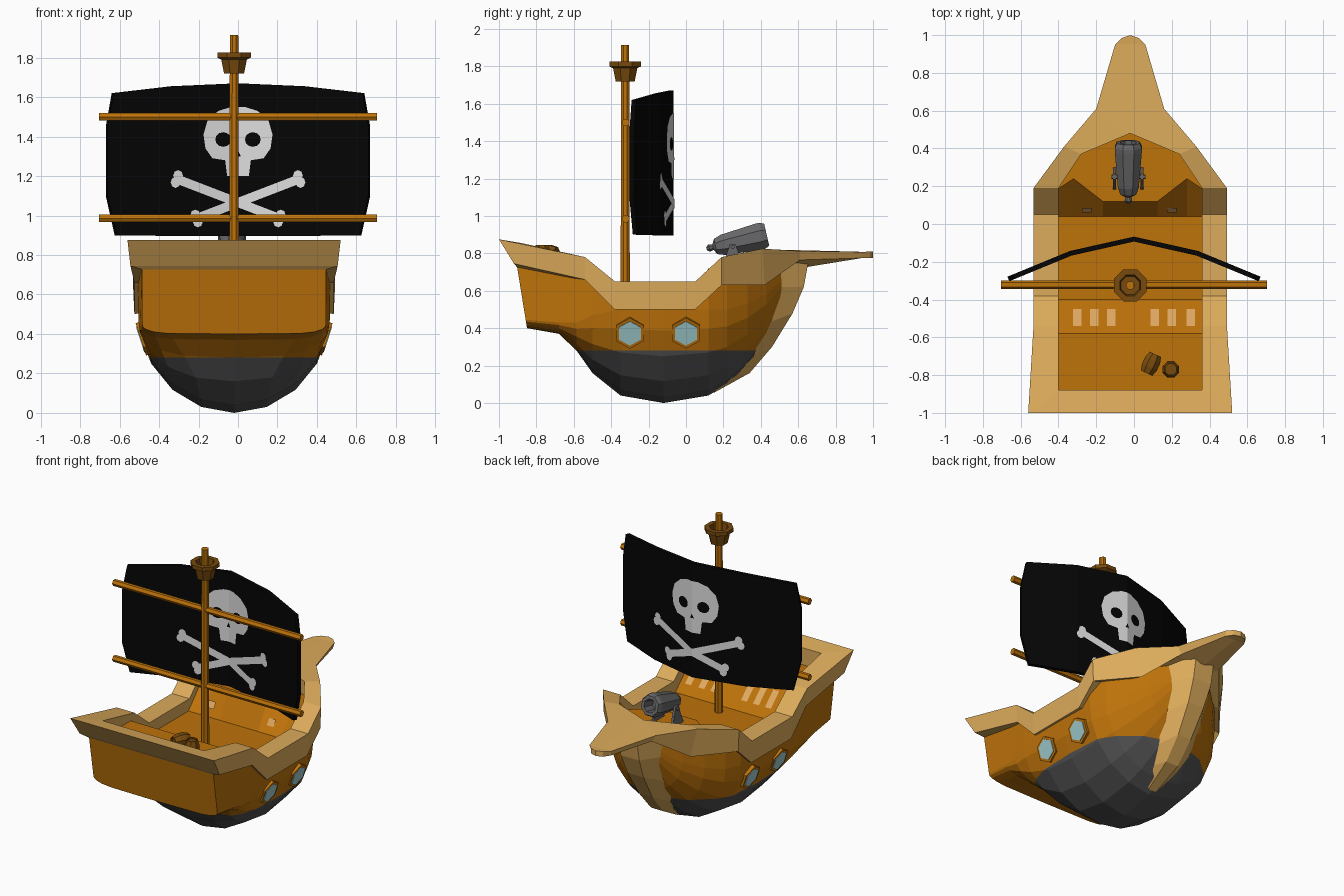
import bpy, bmesh, math
from mathutils import Vector

if "Cube" in bpy.data.objects:
    bpy.data.objects.remove(bpy.data.objects["Cube"])

XO = -0.02  # hull centre line


def mat(name, r, g, b):
    m = bpy.data.materials.new(name)
    m.diffuse_color = (r, g, b, 1)
    m.use_nodes = True
    m.node_tree.nodes["Principled BSDF"].inputs["Base Color"].default_value = m.diffuse_color
    return m


WOOD = mat("orange wood", .51, .168, .003)
TAN = mat("tan trim", .72, .41, .105)
GREY = mat("dark grey hull", .085, .085, .087)
BLACK = mat("black cloth", .0015, .0015, .0015)
BONE = mat("bone grey", .72, .72, .72)
GLASS = mat("pale blue glass", .36, .62, .64)
BROWN = mat("dark brown wood", .19, .07, .004)
IRON = mat("iron grey", .14, .14, .145)
PALE = mat("pale slats", .75, .40, .12)


def finish(bm, name, *mats, fix=True):
    if fix:
        bmesh.ops.remove_doubles(bm, verts=bm.verts, dist=.0005)
        bmesh.ops.recalc_face_normals(bm, faces=bm.faces)
    me = bpy.data.meshes.new(name)
    bm.to_mesh(me)
    bm.free()
    ob = bpy.data.objects.new(name, me)
    bpy.context.collection.objects.link(ob)
    for m in mats:
        me.materials.append(m)
    return ob


def loft(rows, ring=False, loop=False, caps=False):
    """Skin rows of points; ring closes each row, loop joins last row to first."""
    bm = bmesh.new()
    V = [[bm.verts.new(p) for p in r] for r in rows]
    n, k = len(V), len(V[0])
    for i in range(n if loop else n - 1):
        a, b = V[i], V[(i + 1) % n]
        for j in range(k if ring else k - 1):
            bm.faces.new((a[j], a[(j + 1) % k], b[(j + 1) % k], b[j]))
    if caps:
        bm.faces.new(V[0])
        bm.faces.new(V[-1])
    return bm


def lathe(name, profile, m, loc, sides=8, rot=(0, 0, 0)):
    rows = [[(r * math.cos(a), r * math.sin(a), z) for a in
             (2 * math.pi * (i + .5) / sides for i in range(sides))] for r, z in profile]
    ob = finish(loft(rows, ring=True, caps=True), name, m)
    ob.location, ob.rotation_euler = loc, rot
    return ob


def flip(p):
    return (-p[0], p[1], p[2])


def shift(ob):
    ob.location.x = XO
    return ob


# Hull: y, keel z, half width, turn-of-bilge z, top z, fullness
rows = []
for y, k, w, zr, zt, p in [(-.85, .40, .465, .445, .75, .3), (-.68, .37, .475, .43, .74, .4),
                           (-.585, .28, .48, .43, .71, .6), (-.5, .16, .485, .47, .66, .85),
                           (-.35, .04, .485, .5, .54, 1), (-.12, 0, .485, .5, .54, 1),
                           (.12, .04, .475, .5, .62, 1), (.22, .1, .43, .5, .68, 1),
                           (.33, .2, .35, .53, .70, 1), (.43, .34, .25, .58, .72, 1),
                           (.52, .52, .14, .66, .74, 1), (.57, .68, .05, .72, .76, 1)]:
    half = [(w * math.sin(math.radians(a)) ** p, y, k + (zr - k) * (1 - math.cos(math.radians(a))))
            for a in (0, 20, 40, 60, 77, 90)] + [(w + .002, y, zt)]
    if y == -.85:  # raked transom
        half = [(x, y - .055 * (z - .4) / .34, z) for x, y, z in half]
    rows.append([flip(q) for q in half[:0:-1]] + half)
bm = loft(rows, caps=True)
bmesh.ops.bisect_plane(bm, geom=bm.verts[:] + bm.edges[:] + bm.faces[:],
                       plane_co=(0, 0, .28), plane_no=(0, 0, 1))
for f in bm.faces:
    f.material_index = int(f.calc_center_median().z < .28)
shift(finish(bm, "hull", WOOD, GREY))

# Rail with bowsprit beak: stations of outer bottom, outer top, inner top, inner bottom
half = [[(0, -.92, .745), (0, -1, .875), (0, -.88, .855), (0, -.88, .70)],
        [(.525, -.92, .745), (.54, -1, .875), (.38, -.88, .855), (.38, -.88, .70)]]
for y, zb, zt in [(-.54, .66, .78), (-.38, .5, .65), (.05, .5, .65), (.19, .63, .78)]:
    half.append([(.505, y, zb), (.512, y, zt), (.38, y, zt), (.38, y, zt - .12)])
half += [[(.31, .42, .63), (.35, .41, .825), (.26, .37, .815), (.26, .37, .69)],
         [(.15, .61, .765), (.18, .61, .812), (0, .48, .82), (0, .48, .70)],
         [(.075, .94, .775), (.08, .95, .808), (0, .95, .808), (0, .94, .775)],
         [(.045, .985, .775), (.045, .985, .81), (0, .985, .81), (0, .985, .775)],
         [(0, 1, .775), (0, 1, .81), (0, 1, .81), (0, 1, .775)]]
ring = half + [[flip(q) for q in r] for r in half[-2:0:-1]]
shift(finish(loft(ring, ring=True, loop=True), "rail", TAN))

# Stem post: outer y,z / inner y,z / half widths
rows = []
for yo, zo, yi, zi, wo, wi in [(.66, .785, .50, .78, .07, .17), (.63, .62, .46, .62, .07, .18),
                               (.57, .48, .42, .42, .06, .155), (.46, .30, .36, .25, .05, .12),
                               (.34, .16, .27, .15, .045, .085), (.15, .055, .16, .08, .03, .04)]:
    rows.append([(-wi, yi, zi), (-wo, yo, zo), (wo, yo, zo), (wi, yi, zi)])
shift(finish(loft(rows, ring=True, caps=True), "stem_post", TAN))

# Decks: quarterdeck, ramp, main deck, notched fore wall and foredeck
D = .39
shift(finish(loft([[(-D, y, z), (D, y, z)] for y, z in
                   [(-.89, .74), (-.58, .74), (-.4, .57), (.04, .57)]]), "main_deck", WOOD))
edge = [(D, .18), (.30, .24), (.145, .12)]
edge += [(-x, y) for x, y in edge[::-1]]
shift(finish(loft([[(x, .04, .57) for x, y in edge], [(x, y, .72) for x, y in edge]]), "fore_wall", WOOD))
bm = bmesh.new()
bm.faces.new([bm.verts.new((x, y, .72)) for x, y in edge + [(-.27, .38), (0, .49), (.27, .38)]])
shift(finish(bm, "foredeck", WOOD))


# Painted slats on the ramp and the fore wall
def slat(name, x, y0, z0, y1, z1, w):
    bm = loft([[(x - w, y0, z0), (x + w, y0, z0)], [(x - w, y1, z1), (x + w, y1, z1)]])
    finish(bm, name, PALE)


for i, x in enumerate((-.30, -.21, -.12, .11, .20, .30)):
    slat(f"ramp_slat_{i}", x, -.54, .706, -.45, .621, .022)
for i, x in enumerate((-.25, .20)):
    slat(f"wall_slat_{i}", x, .06, .62, .085, .66, .025)

# Portholes, two per side, tilted with the hull
for s in (-1, 1):
    tilt = (0, s * math.radians(108), 0)
    for i, y in enumerate((-.30, 0)):
        loc = (XO + s * .455, y, .378)
        for nm, r, h, m in (("rim", .086, .018, WOOD), ("glass", .068, .022, GLASS)):
            pts = [[(r * math.cos(a), r * math.sin(a), z) for a in
                    (math.pi / 3 * j for j in range(6))] for z in (-.03, h)]
            ob = finish(loft(pts, ring=True, caps=True), f"porthole_{nm}_{s}_{i}", m)
            ob.location, ob.rotation_euler = loc, tilt

# Mast, yards and crow's nest
MY = -.325
lathe("mast", [(.027, .55), (.023, 1.915)], WOOD, (XO, MY, 0))
for i, z in enumerate((1.5, .985)):
    lathe(f"yard_{i}", [(.022, -.705), (.022, .705)], WOOD, (0, MY + .003, z), 6, (0, math.pi / 2, 0))
lathe("lookout_nest", [(.055, 1.72), (.07, 1.79), (.092, 1.80), (.092, 1.825), (.06, 1.825), (.052, 1.775)],
      BROWN, (XO, MY, 0))


# Sail, bellied forward
def belly(x):
    x = abs(x)
    return -.08 - .075 * x / .335 if x < .335 else -.155 - .14 * (x - .335) / .34


rows = []
for z, e, rise in [(.90, .62, -.005), (1.1, .665, 0), (1.45, .665, 0), (1.62, .635, .05)]:
    rows.append([(x, belly(x), z + rise * r) for x, r in
                 ((-e, 0), (-.335, .7), (0, 1), (.335, .7), (e, 0))])
sail = finish(loft(rows), "sail", BLACK)
mod = sail.modifiers.new("thickness", 'SOLIDIFY')
mod.thickness, mod.offset = .026, 0


# Emblem plates, bent to the sail on both sides
def plate(name, outline, m, off):
    for s in (-1, 1):
        bm = bmesh.new()
        f = bm.faces.new([bm.verts.new((x, 0, z)) for x, z in outline])
        f.normal_update()
        if f.normal.y * s < 0:
            f.normal_flip()
        for c in (-.335, 0, .335):
            bmesh.ops.bisect_plane(bm, geom=bm.verts[:] + bm.edges[:] + bm.faces[:],
                                   plane_co=(c, 0, 0), plane_no=(1, 0, 0))
        for v in bm.verts:
            v.co.y = belly(v.co.x) + s * off
        finish(bm, f"{name}_{'fore' if s > 0 else 'aft'}", m, fix=False)


def disc(x, z, rx, rz, n=12):
    return [(x + rx * math.cos(2 * math.pi * i / n), z + rz * math.sin(2 * math.pi * i / n)) for i in range(n)]


skull = [(.055, 1.20), (.065, 1.28), (.13, 1.29), (.165, 1.34), (.175, 1.41), (.155, 1.48), (.10, 1.53), (.035, 1.55)]
plate("skull", skull + [(-x, z) for x, z in skull[::-1]], BONE, .0165)
for s in (-1, 1):
    plate(f"eye_{s}", disc(s * .075, 1.385, .040, .037), BLACK, .019)
    a, b = Vector((s * .31, 1.185)), Vector((-s * .21, .985))
    n = Vector((-(b - a).y, (b - a).x)).normalized() * .023
    plate(f"bone_{s}", [tuple(q) for q in (a + n, b + n, b - n, a - n)], BONE, .0165 + .001 * s)
    for i, e in enumerate((a, b)):
        for j in (-1, 1):
            c = e + n * j * .8
            plate(f"bone_knob_{s}_{i}_{j}", disc(c.x, c.y, .025, .028, 8), BONE, .0165 + .0004 * j)
plate("nose", [(-.014, 1.30), (.014, 1.30), (0, 1.33)], BLACK, .019)

# Barrels on the quarterdeck, one upright and one lying
cask = [(.036, -.055), (.047, -.02), (.047, .02), (.036, .055), (.03, .055), (.03, .045)]
lathe("barrel_upright", cask, BROWN, (.195, -.77, .79))
lathe("barrel_lying", cask, BROWN, (.09, -.74, .80), rot=(math.pi / 2, 0, math.radians(-25)))

# Cannon on its stand
CX = -.03
lathe("cannon", [(.01, -.19), (.022, -.175), (.016, -.155), (.045, -.14), (.06, -.10), (.077, .09), (.077, .115),
                 (.066, .14), (.045, .14), (.04, .05)], IRON, (CX, .295, .868), rot=(math.radians(-77), 0, 0))
lathe("cannon_axle", [(.012, -.09), (.012, .09)], IRON, (CX, .25, .835), 6, (0, math.pi / 2, 0))
for s in (-1, 1):
    prof = [(.18, .715), (.215, .79), (.235, .85), (.265, .85), (.285, .79), (.30, .715)]
    rows = [[(CX + s * x, y, z) for y, z in prof] for x in (.064, .080)]
    finish(loft(rows, ring=True, caps=True), f"cannon_stand_{s}", IRON)
